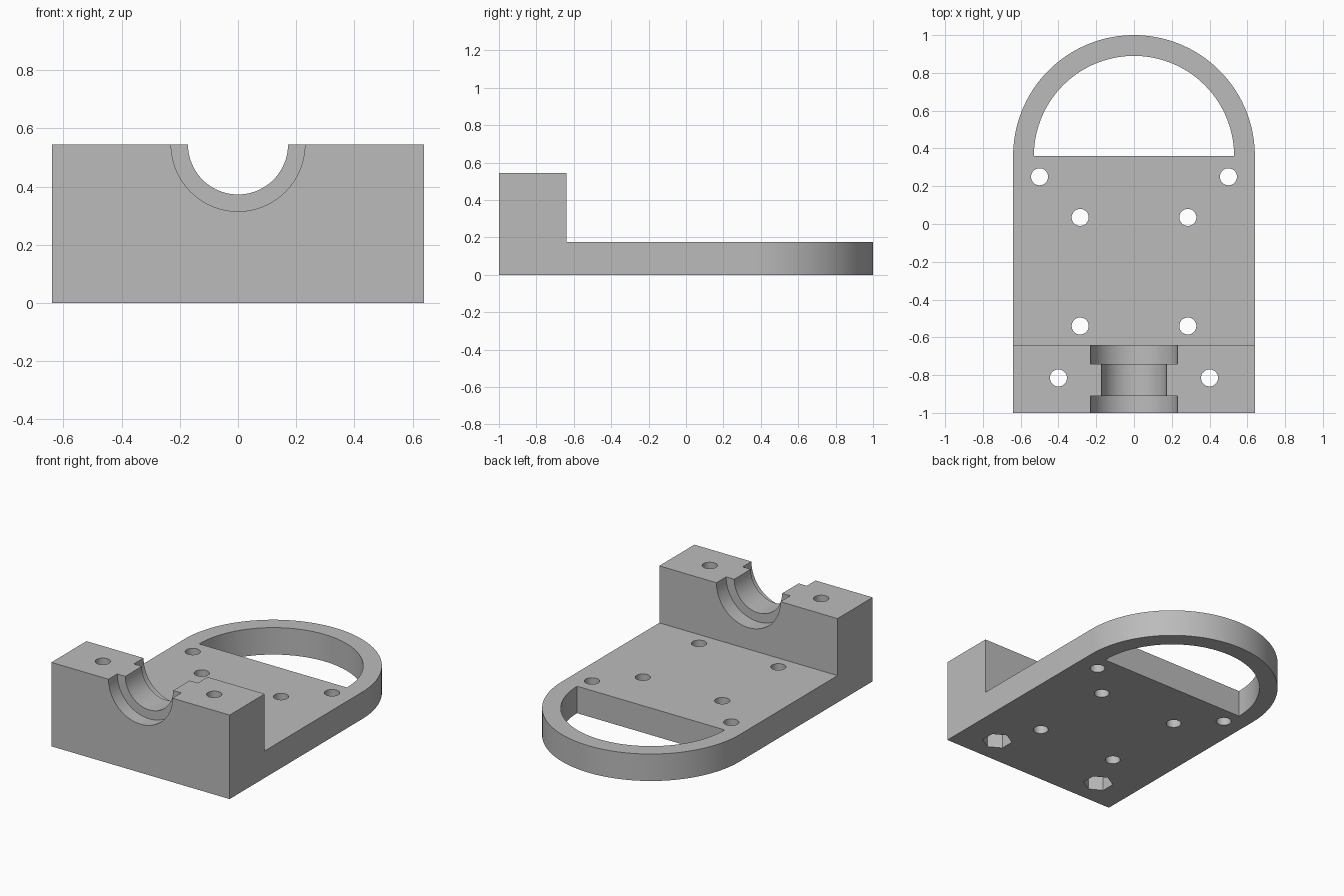
import bpy, bmesh, math
from mathutils import Matrix

cube = bpy.data.objects.get("Cube")
if cube:
    bpy.data.objects.remove(cube, do_unlink=True)

grey = bpy.data.materials.new("light grey")
grey.use_nodes = True
colour = (0.5, 0.5, 0.5, 1)
grey.diffuse_color = colour
grey.node_tree.nodes["Principled BSDF"].inputs["Base Color"].default_value = colour

HALF_W, ARCH_Y, PLATE_T = 0.64, 0.36, 0.175
BLOCK_Y, BLOCK_H = -0.64, 0.545


def arc(radius, steps=72):
    return [(radius * math.cos(math.pi * i / steps),
             ARCH_Y + radius * math.sin(math.pi * i / steps)) for i in range(steps + 1)]


def make_object(name, bm):
    bmesh.ops.recalc_face_normals(bm, faces=bm.faces)
    mesh = bpy.data.meshes.new(name)
    bm.to_mesh(mesh)
    bm.free()
    mesh.materials.append(grey)
    obj = bpy.data.objects.new(name, mesh)
    bpy.context.collection.objects.link(obj)
    return obj


def prism(name, outline, z0, z1):
    bm = bmesh.new()
    face = bm.faces.new([bm.verts.new((x, y, z0)) for x, y in outline])
    grown = bmesh.ops.extrude_face_region(bm, geom=[face])["geom"]
    verts = [g for g in grown if isinstance(g, bmesh.types.BMVert)]
    bmesh.ops.translate(bm, verts=verts, vec=(0, 0, z1 - z0))
    return make_object(name, bm)


def cylinder(name, centre, radius, depth, sides=48, along_y=False):
    bm = bmesh.new()
    turn = Matrix.Rotation(math.pi / 2, 4, "X") if along_y else Matrix()
    bmesh.ops.create_cone(bm, cap_ends=True, segments=sides, radius1=radius,
                          radius2=radius, depth=depth,
                          matrix=Matrix.Translation(centre) @ turn)
    return make_object(name, bm)


def combine(target, tool, operation):
    mod = target.modifiers.new("boolean", "BOOLEAN")
    mod.operation, mod.solver, mod.object = operation, "EXACT", tool
    bpy.context.view_layer.objects.active = target
    bpy.ops.object.modifier_apply(modifier=mod.name)
    bpy.data.objects.remove(tool, do_unlink=True)


# Base plate with rounded end, joined to the raised clamp block
body = prism("mounting_bracket",
             [(-HALF_W, -1), (HALF_W, -1)] + arc(HALF_W), 0, PLATE_T)
block = prism("clamp_block", [(-HALF_W, -1), (HALF_W, -1),
                              (HALF_W, BLOCK_Y), (-HALF_W, BLOCK_Y)], 0, BLOCK_H)
combine(body, block, "UNION")

# Half-round handle opening
combine(body, prism("handle_cut", arc(0.53), -0.1, 0.3), "DIFFERENCE")

# Stepped half-round saddle: narrow middle, wider recess at each end
for radius, y0, y1 in ((0.172, -1.1, -0.5), (0.23, -1.1, -0.91), (0.23, -0.74, -0.5)):
    cut = cylinder("saddle_cut", (0, (y0 + y1) / 2, BLOCK_H), radius, y1 - y0, 96, True)
    combine(body, cut, "DIFFERENCE")

# Screw holes and hexagonal nut pockets, mirrored left and right
for side in (-1, 1):
    for x, y in ((0.5, 0.25), (0.285, 0.035), (0.285, -0.54), (0.4, -0.815)):
        combine(body, cylinder("hole_cut", (side * x, y, 0.3), 0.045, 1), "DIFFERENCE")
    combine(body, cylinder("nut_cut", (side * 0.4, -0.815, 0), 0.09, 0.34, 6), "DIFFERENCE")

# Smooth the curved walls, keep edges sharp
for obj in bpy.context.selected_objects:
    obj.select_set(False)
body.select_set(True)
bpy.context.view_layer.objects.active = body
bpy.ops.object.shade_smooth_by_angle(angle=math.radians(30))
